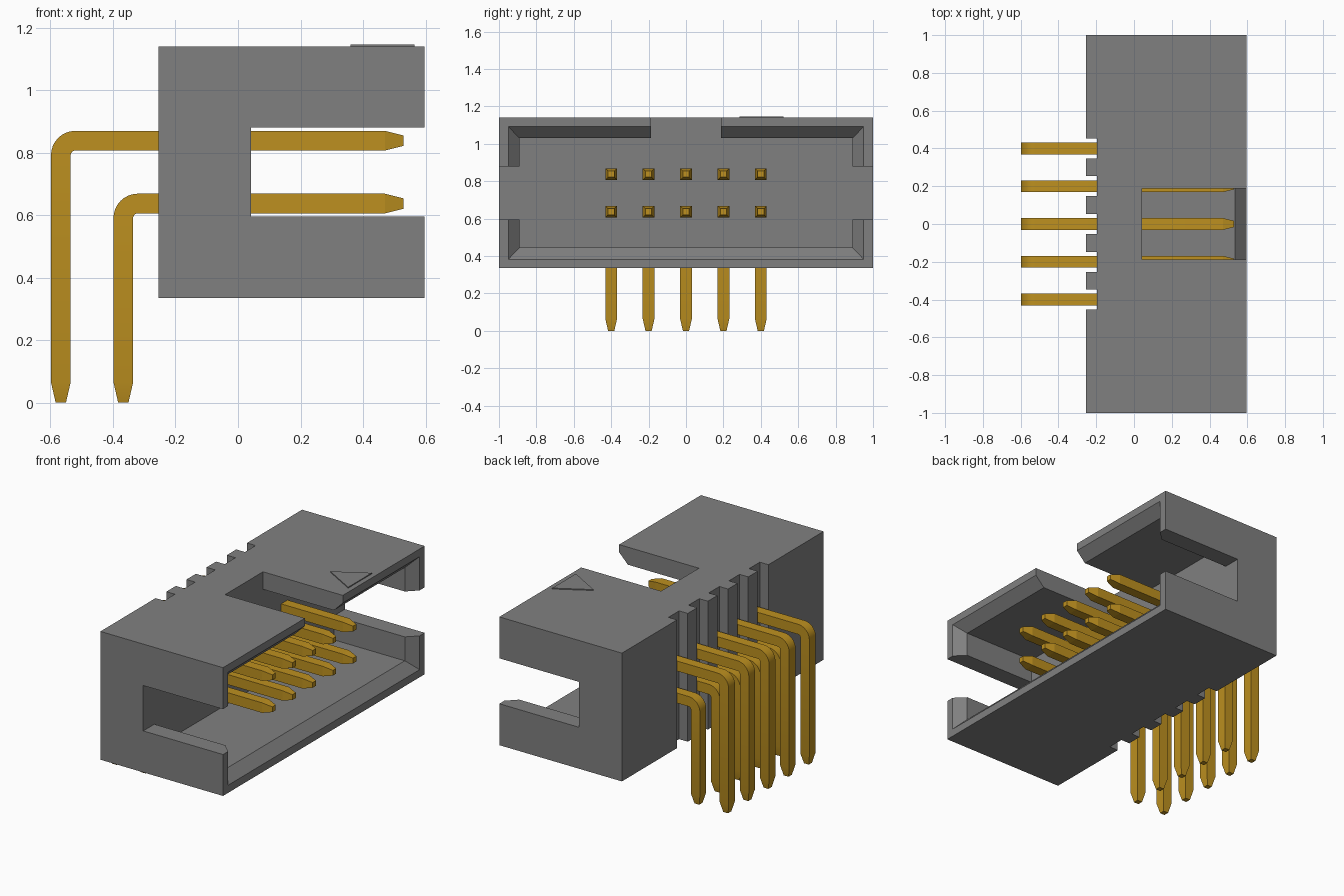
import bpy, bmesh, math

cube = bpy.data.objects.get("Cube")
if cube:
    bpy.data.objects.remove(cube, do_unlink=True)


def material(name, rgb):
    m = bpy.data.materials.new(name)
    m.use_nodes = True
    m.diffuse_color = (*rgb, 1)
    m.node_tree.nodes["Principled BSDF"].inputs["Base Color"].default_value = (*rgb, 1)
    return m


GREY = material("grey plastic", (0.216, 0.216, 0.216))
GOLD = material("gold metal", (0.51, 0.28, 0.014))


def loft(name, rings, mat):
    """Closed solid through a list of rings with equal point counts."""
    bm = bmesh.new()
    loops = [[bm.verts.new(p) for p in ring] for ring in rings]
    n = len(loops[0])
    for a, b in zip(loops, loops[1:]):
        for i in range(n):
            j = (i + 1) % n
            bm.faces.new((a[i], a[j], b[j], b[i]))
    bm.faces.new(loops[0])
    bm.faces.new(loops[-1])
    bmesh.ops.recalc_face_normals(bm, faces=bm.faces)
    me = bpy.data.meshes.new(name)
    bm.to_mesh(me)
    bm.free()
    me.materials.append(mat)
    ob = bpy.data.objects.new(name, me)
    bpy.context.collection.objects.link(ob)
    return ob


def rect(x, y, z0, z1):
    return [(x, -y, z0), (x, y, z0), (x, y, z1), (x, -y, z1)]


def box(name, x0, x1, y0, y1, z0, z1):
    return loft(name, [[(x, y0, z0), (x, y1, z0), (x, y1, z1), (x, y0, z1)]
                       for x in (x0, x1)], GREY)


# Housing block and the shapes removed from it
BACK, FLOOR, MOUTH = -0.255, 0.042, 0.596
BOTTOM, TOP = 0.335, 1.14
PITCH = 0.2
housing = box("housing", BACK, MOUTH, -1, 1, BOTTOM, TOP)
cutters = [
    # Cavity with a flared mouth
    loft("cavity_cutter", [rect(FLOOR, 0.89, 0.445, 1.03),
                           rect(0.535, 0.89, 0.445, 1.03),
                           rect(MOUTH, 0.95, 0.383, 1.092),
                           rect(0.7, 0.95, 0.383, 1.092)], GREY),
    # Slot through both end walls, and key notch in the top wall
    box("slot_cutter", FLOOR, 0.8, -1.2, 1.2, 0.595, 0.88),
    box("key_cutter", FLOOR, 0.8, -0.188, 0.188, 0.8, 1.3),
]
# Upright grooves behind the pins
cutters += [box("groove_cutter", -0.4, -0.195, i * PITCH - 0.053, i * PITCH + 0.053, 0.2, 1.3)
            for i in range(-2, 3)]

for c in cutters:
    mod = housing.modifiers.new(c.name, "BOOLEAN")
    mod.operation = "DIFFERENCE"
    mod.solver = "EXACT"
    mod.object = c
bpy.context.view_layer.update()
graph = bpy.context.evaluated_depsgraph_get()
housing.data = bpy.data.meshes.new_from_object(housing.evaluated_get(graph))
housing.modifiers.clear()
for c in cutters:
    bpy.data.objects.remove(c, do_unlink=True)

# Raised triangle marking the first pin
loft("pin_one_mark", [[(0.565, 0.285, z), (0.565, 0.52, z), (0.36, 0.402, z)]
                      for z in (TOP - 0.01, TOP + 0.006)], GREY)

# Right-angle square pins
HALF, TIP, INNER = 0.0315, 0.0165, 0.015


def pin(name, y, px, pz):
    def ring(outer, inner, h):
        return [(outer[0], y - h, outer[1]), (outer[0], y + h, outer[1]),
                (inner[0], y + h, inner[1]), (inner[0], y - h, inner[1])]

    rings = [ring((x, pz + h), (x, pz - h), h) for x, h in ((0.53, TIP), (0.47, HALF))]
    cx, cz = px + HALF + INNER, pz - HALF - INNER
    for k in range(9):
        a = math.radians(90 + 90 * k / 8)
        rings.append(ring(*[(cx + r * math.cos(a), cz + r * math.sin(a))
                            for r in (INNER + 2 * HALF, INNER)], HALF))
    rings += [ring((px - h, z), (px + h, z), h) for z, h in ((0.065, HALF), (0, TIP))]
    ob = loft(name, rings, GOLD)
    bpy.ops.object.select_all(action="DESELECT")
    ob.select_set(True)
    bpy.context.view_layer.objects.active = ob
    bpy.ops.object.shade_smooth_by_angle(angle=math.radians(13))


for i in range(5):
    y = (i - 2) * PITCH
    pin(f"upper_pin_{i + 1}", y, -0.567, 0.838)
    pin(f"lower_pin_{i + 1}", y, -0.367, 0.637)
